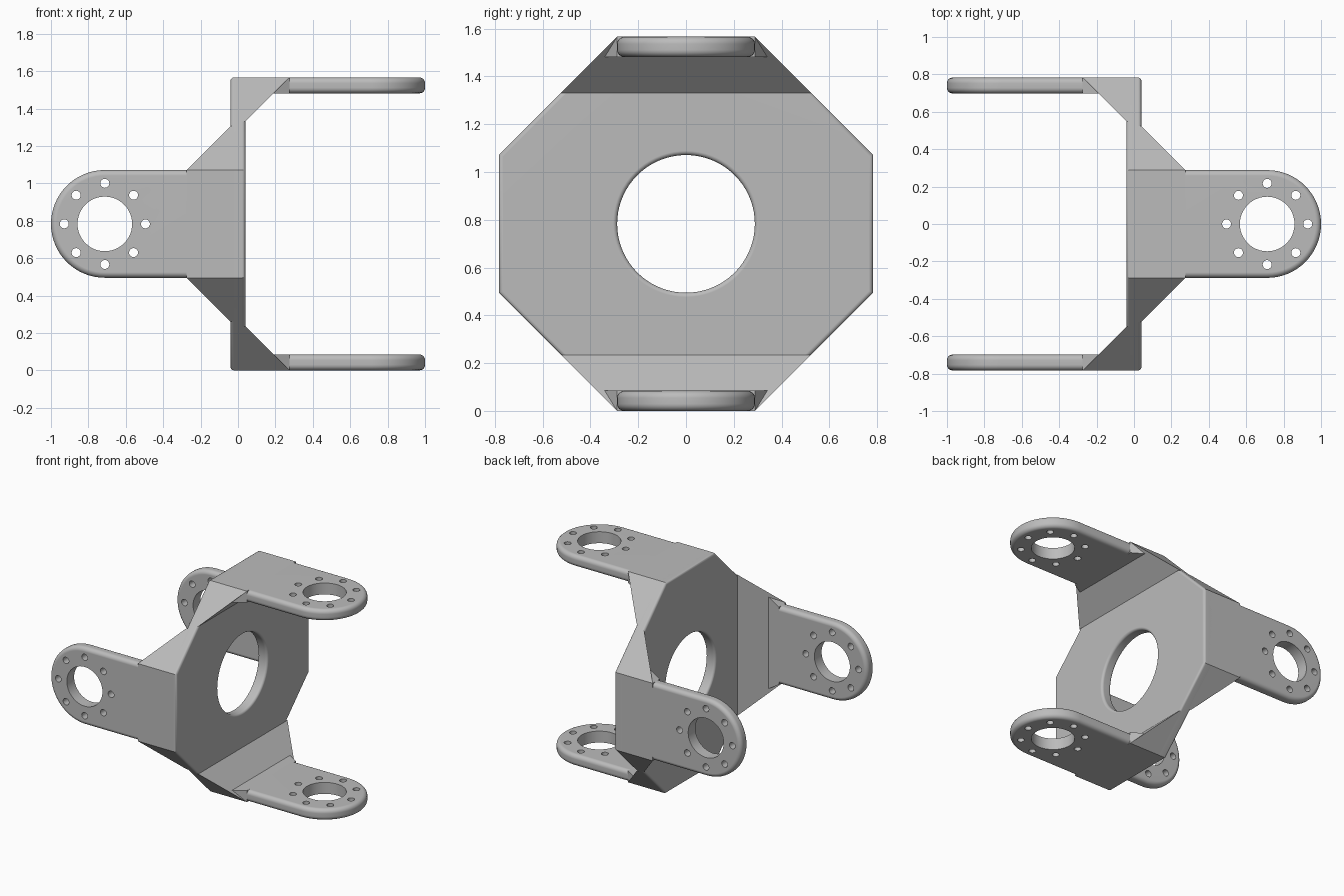
import bpy, bmesh
from math import pi, cos, sin, radians
from mathutils import Matrix, Vector

if "Cube" in bpy.data.objects:
    bpy.data.objects.remove(bpy.data.objects["Cube"])

H = 0.783      # half height of the octagon and height of its centre
W = 0.288      # half width of an arm
T = 0.04       # half thickness of the plate
ARM_T = 0.085  # arm thickness
TIP = 1 - W    # centre of the rounded arm end
EYE = 0.146    # radius of the bore in each arm

grey = bpy.data.materials.new("light grey")
grey.use_nodes = True
grey.diffuse_color = (0.5, 0.5, 0.5, 1)
grey.node_tree.nodes["Principled BSDF"].inputs["Base Color"].default_value = (0.5, 0.5, 0.5, 1)


def make(name, bm):
    bmesh.ops.recalc_face_normals(bm, faces=bm.faces)
    mesh = bpy.data.meshes.new(name)
    bm.to_mesh(mesh)
    bm.free()
    mesh.materials.append(grey)
    ob = bpy.data.objects.new(name, mesh)
    bpy.context.collection.objects.link(ob)
    return ob


def prism(outline, offset):
    """Extrude a closed outline along offset."""
    bm = bmesh.new()
    face = bm.faces.new([bm.verts.new(p) for p in outline])
    new = bmesh.ops.extrude_face_region(bm, geom=[face])["geom"]
    verts = [v for v in new if isinstance(v, bmesh.types.BMVert)]
    bmesh.ops.translate(bm, verts=verts, vec=offset)
    return bm


def hull(name, points):
    bm = bmesh.new()
    for p in points:
        bm.verts.new(p)
    bmesh.ops.convex_hull(bm, input=bm.verts)
    bmesh.ops.dissolve_limit(bm, angle_limit=0.01, verts=bm.verts, edges=bm.edges)
    return make(name, bm)


def activate(ob):
    bpy.ops.object.select_all(action="DESELECT")
    ob.select_set(True)
    bpy.context.view_layer.objects.active = ob


def drill(ob, holes):
    """Cut round holes: each is (matrix, radius, sides)."""
    bm = bmesh.new()
    for matrix, radius, sides in holes:
        bmesh.ops.create_cone(bm, cap_ends=True, segments=sides, radius1=radius,
                              radius2=radius, depth=0.5, matrix=matrix)
    cutter = make("cutter", bm)
    cutter.hide_render = True
    mod = ob.modifiers.new("holes", "BOOLEAN")
    mod.operation, mod.solver, mod.object = "DIFFERENCE", "EXACT", cutter
    activate(ob)
    bpy.ops.object.modifier_apply(modifier=mod.name)
    bpy.data.objects.remove(cutter)


def smooth(ob):
    activate(ob)
    bpy.ops.object.shade_smooth_by_angle(angle=radians(35))
    mod = ob.modifiers.new("flat faces", "WEIGHTED_NORMAL")
    mod.keep_sharp = True


# Octagonal centre plate with a rounded bore
corners = [(W, H), (H, W), (H, -W), (W, -H), (-W, -H), (-H, -W), (-H, W), (-W, H)]
plate = make("centre_plate", prism([(-T, y, z) for y, z in corners], (2 * T, 0, 0)))
drill(plate, [(Matrix.Rotation(pi / 2, 4, "Y"), W, 72)])
bevel = plate.modifiers.new("rim", "BEVEL")
bevel.width, bevel.segments = 0.018, 4
bevel.limit_method, bevel.angle_limit = "ANGLE", radians(60)
activate(plate)
bpy.ops.object.modifier_apply(modifier=bevel.name)
smooth(plate)
plate.location.z = H

# Sloping gusset between plate and arm, clipped by the octagon
low = 0.548
gusset = hull("gusset", [(x, s * y, z) for s in (-1, 1) for x, y, z in (
    (0, H + W - low, low), (T, H + W - low, low), (0, W, H), (T + H - low, W, H))])

# Arm root that tapers into the arm
root_x, inner = T + H - low, H - ARM_T
root = hull("arm_root", [(x, s * y, z) for s in (-1, 1) for x, y, z in (
    (0, 0.34, inner), (T + inner - low, 0.34, inner), (root_x, W, inner),
    (0, W, H), (root_x, W, H))])

# Arm with a rounded end and rim
arc = [-pi / 2 + pi * i / 32 for i in range(33)]
outline = [(root_x - 0.01, W, inner), (root_x - 0.01, -W, inner)]
outline += [(TIP + W * cos(a), W * sin(a), inner) for a in arc]
bm = prism(outline, (0, 0, ARM_T))
rim = [e for e in bm.edges if abs(e.verts[0].co.z - e.verts[1].co.z) < 0.01
       and max(v.co.x for v in e.verts) > root_x]
bmesh.ops.bevel(bm, geom=rim, offset=0.03, segments=5, profile=0.5, affect="EDGES")
arm = make("arm", bm)
ring = [Vector((TIP + 0.217 * cos(i * pi / 4), 0.217 * sin(i * pi / 4), H)) for i in range(8)]
drill(arm, [(Matrix.Translation((TIP, 0, H)), EYE, 48)]
      + [(Matrix.Translation(p), 0.024, 20) for p in ring])
smooth(arm)

# Upper and lower arms point one way, front and back arms the other
centre = Matrix.Translation((0, 0, H))
flip = Matrix.Rotation(pi, 4, "Z")
places = {
    "upper": Matrix.Identity(4),
    "lower": Matrix.Rotation(pi, 4, "X"),
    "front": Matrix.Rotation(pi / 2, 4, "X") @ flip,
    "back": Matrix.Rotation(-pi / 2, 4, "X") @ flip,
}
for part in (gusset, root, arm):
    base = part.name
    for side, turn in places.items():
        ob = part if side == "upper" else part.copy()
        if ob is not part:
            bpy.context.collection.objects.link(ob)
        ob.name = side + "_" + base
        ob.matrix_world = centre @ turn
